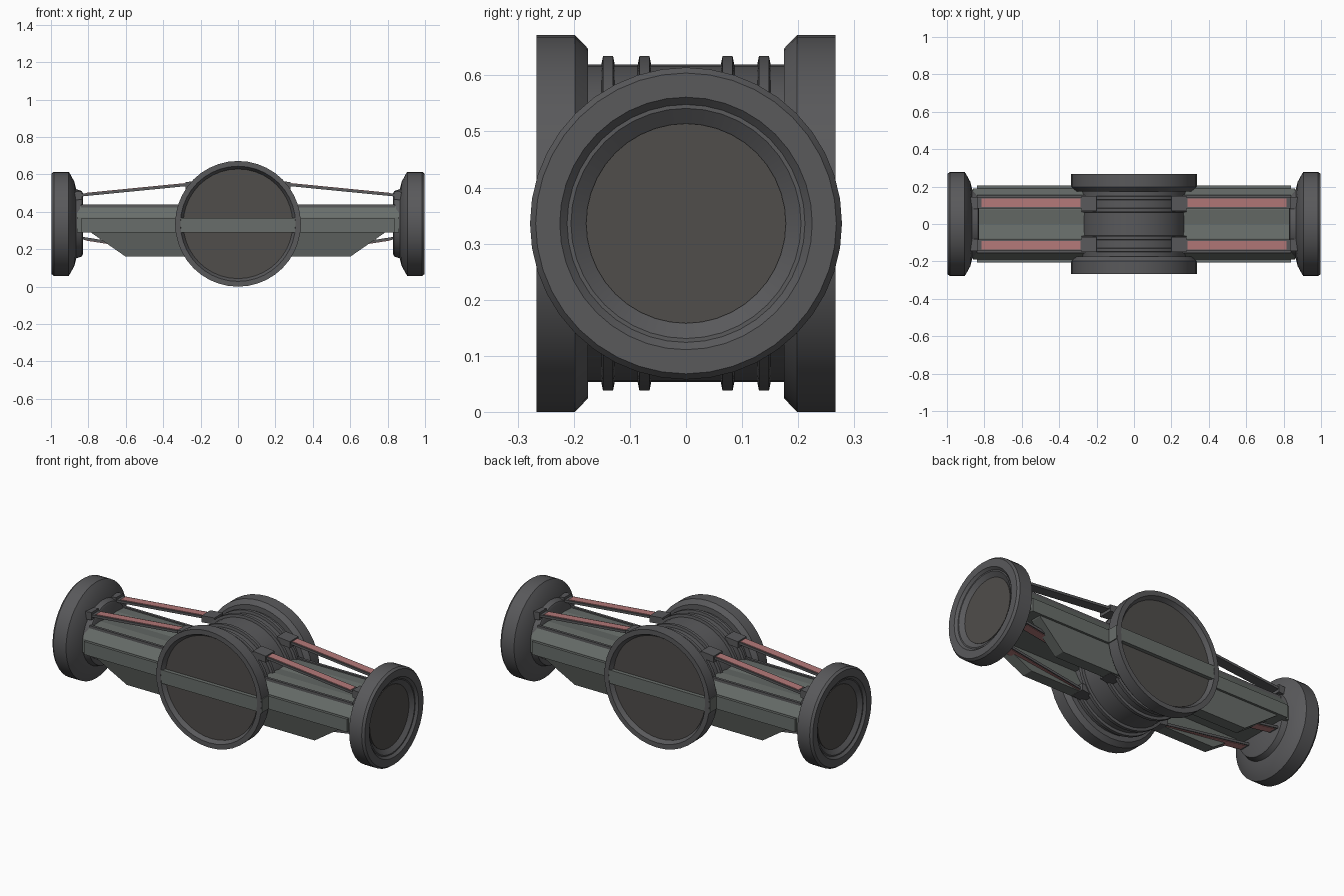
import bpy, bmesh, math

if "Cube" in bpy.data.objects:
    bpy.data.objects.remove(bpy.data.objects["Cube"])

CZ = 0.336


def material(name, rgb):
    m = bpy.data.materials.new(name)
    m.diffuse_color = (*rgb, 1)
    m.use_nodes = True
    m.node_tree.nodes["Principled BSDF"].inputs["Base Color"].default_value = m.diffuse_color
    return m


DARK = material("dark_metal", (0.10, 0.10, 0.105))
HULL = material("green_grey_hull", (0.14, 0.155, 0.145))
GLASS = material("dark_window", (0.08, 0.075, 0.07))
PINK = material("pink_strip", (0.45, 0.19, 0.19))


def finish(name, bm, mat, smooth=False):
    bmesh.ops.recalc_face_normals(bm, faces=bm.faces)
    me = bpy.data.meshes.new(name)
    bm.to_mesh(me)
    bm.free()
    me.materials.append(mat)
    ob = bpy.data.objects.new(name, me)
    bpy.context.collection.objects.link(ob)
    if smooth:
        bpy.ops.object.select_all(action='DESELECT')
        ob.select_set(True)
        bpy.context.view_layer.objects.active = ob
        bpy.ops.object.shade_smooth_by_angle(angle=math.radians(30))
    return ob


def lathe(name, profile, axis, side, mat, n=40):
    """Revolve (radius, height) points about the x or y axis through the centre."""
    bm = bmesh.new()
    rings = []
    for r, h in profile:
        ring = []
        for i in range(n):
            a = 2 * math.pi * i / n
            u, w = r * math.cos(a), CZ + r * math.sin(a)
            ring.append(bm.verts.new((side * h, u, w) if axis == 'x' else (u, side * h, w)))
        rings.append(ring)
    for a, b in zip(rings, rings[1:]):
        for i in range(n):
            j = (i + 1) % n
            bm.faces.new((a[i], a[j], b[j], b[i]))
    bm.faces.new(rings[0])
    bm.faces.new(rings[-1])
    return finish(name, bm, mat, True)


def prism(name, pts, lo, hi, axis, mat):
    """Extrude a (y, z) outline along x, or an (x, z) outline along y."""
    bm = bmesh.new()
    put = (lambda p, d: (d, p[0], p[1])) if axis == 'x' else (lambda p, d: (p[0], d, p[1]))
    a = [bm.verts.new(put(p, lo)) for p in pts]
    b = [bm.verts.new(put(p, hi)) for p in pts]
    bm.faces.new(a)
    bm.faces.new(b)
    for i in range(len(pts)):
        j = (i + 1) % len(pts)
        bm.faces.new((a[i], a[j], b[j], b[i]))
    return finish(name, bm, mat)


def box(name, x, y, z, mat):
    return prism(name, [(x[0], z[0]), (x[1], z[0]), (x[1], z[1]), (x[0], z[1])], y[0], y[1], 'y', mat)


# Central drum with four raised bands
lathe("central_drum", [(0.283, -0.18), (0.283, 0.18)], 'y', 1, DARK)
for s in (-1, 1):
    for k, y in enumerate((0.065, 0.13)):
        lathe(f"drum_band_{k}", [(0.283, y - 0.003), (0.298, y), (0.298, y + 0.018), (0.283, y + 0.021)],
              'y', s, DARK)

# Large front and back rings with recessed windows
for s in (-1, 1):
    lathe("large_ring", [(0.27, 0.174), (0.312, 0.175), (0.336, 0.198), (0.336, 0.266),
                         (0.308, 0.266), (0.293, 0.24)], 'y', s, DARK)
    lathe("large_window", [(0.293, 0.235), (0.293, 0.243)], 'y', s, GLASS)
    box("window_bar", (-0.338, 0.338), sorted((s * 0.2, s * 0.265)), (0.29, 0.367), HULL)

# Main hull: long faceted beam through the drum, with side and top rails
prism("main_hull", [(-0.19, 0.29), (0.19, 0.29), (0.19, 0.37), (0.15, 0.43), (0.075, 0.435), (0, 0.425),
                    (-0.075, 0.435), (-0.15, 0.43), (-0.19, 0.37)], -0.86, 0.86, 'x', HULL)
for s in (-1, 1):
    box("side_rail", (-0.84, 0.84), sorted((s * 0.18, s * 0.205)), (0.29, 0.365), HULL)
    box("top_rail", (-0.84, 0.84), sorted((s * 0.14, s * 0.155)), (0.42, 0.438), DARK)

for sx in (-1, 1):
    # End rings with socket, flared neck and recessed cap
    lathe("end_ring", [(0.165, 0.83), (0.175, 0.835), (0.185, 0.865), (0.225, 0.875), (0.262, 0.895),
                       (0.278, 0.905), (0.278, 0.985), (0.268, 0.998), (0.225, 0.998), (0.212, 0.985),
                       (0.205, 0.985), (0.178, 0.965)], 'x', sx, DARK)
    lathe("end_cap", [(0.178, 0.955), (0.178, 0.968)], 'x', sx, GLASS)
    for sy in (-1, 1):
        y = sorted((sy * 0.09, sy * 0.135))
        # Tapered lower fins, leaning inward towards the bottom
        fin = prism("lower_fin",
                    [(sx * x, z) for x, z in ((0.2, 0.3), (0.79, 0.3), (0.78, 0.285), (0.6, 0.16), (0.2, 0.16))],
                    *sorted((sy * 0.13, sy * 0.195)), 'y', HULL)
        for v in fin.data.vertices:
            v.co.y -= sy * 0.27 * (0.3 - v.co.z)
        # Sloping struts in dark metal, faced with pink strips
        yo = sorted((sy * 0.083, sy * 0.142))
        for kind, (za, zb), d in (("upper", (0.552, 0.495), 1), ("lower", (0.165, 0.255), -1)):
            def sloped(xa, xb, t0, t1):
                def z(x):
                    return za + (zb - za) * (x - 0.27) / 0.58
                return [(sx * xa, z(xa) + t0), (sx * xb, z(xb) + t0), (sx * xb, z(xb) + t1), (sx * xa, z(xa) + t1)]
            prism(f"{kind}_strut", sloped(0.24, 0.86, 0, -0.014 * d), *yo, 'y', DARK)
            prism(f"{kind}_pink_strip", sloped(0.285, 0.815, 0.003 * d, -0.004 * d), *y, 'y', PINK)
            # Slim strut brackets on the drum and the end socket
            prism(f"{kind}_drum_bracket", sloped(0.2, 0.282, 0.008 * d, -0.03 * d),
                  *sorted((sy * 0.07, sy * 0.15)), 'y', DARK)
            prism(f"{kind}_end_bracket", sloped(0.835, 0.88, 0.014 * d, -0.03 * d),
                  *sorted((sy * 0.08, sy * 0.145)), 'y', DARK)
